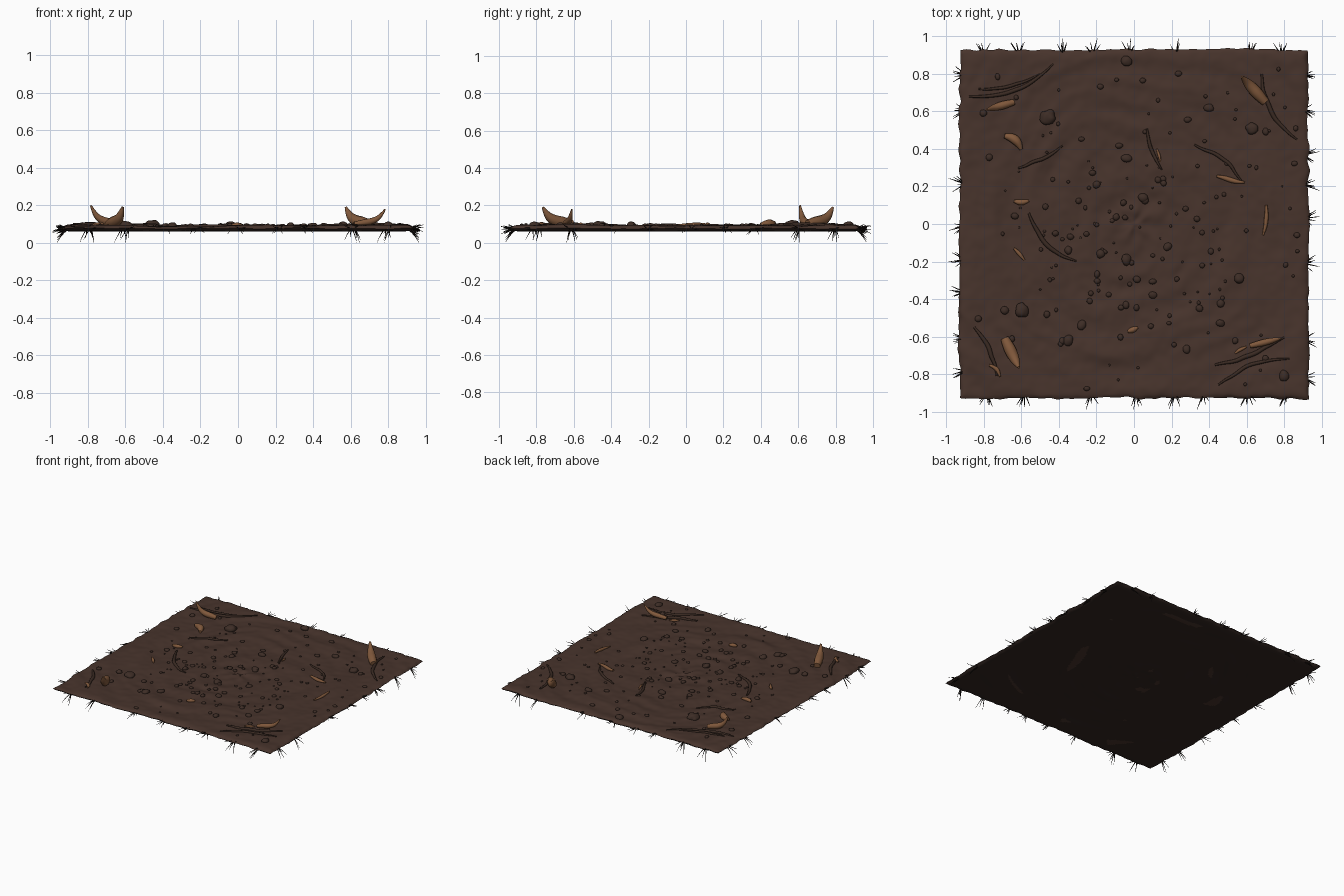
import bpy, bmesh, math, random
from mathutils import Vector, noise

random.seed(7)
cube = bpy.data.objects.get("Cube")
if cube:
    bpy.data.objects.remove(cube, do_unlink=True)


def material(name, rgb):
    m = bpy.data.materials.new(name)
    m.use_nodes = True
    m.diffuse_color = (*rgb, 1)
    bsdf = m.node_tree.nodes["Principled BSDF"]
    bsdf.inputs["Base Color"].default_value = (*rgb, 1)
    bsdf.inputs["Roughness"].default_value = 0.9
    return m


SOIL = material("brown soil", (0.064, 0.034, 0.025))
DEEP = material("dark soil", (0.032, 0.019, 0.015))
STONE = material("clod brown", (0.047, 0.026, 0.019))
ROOT = material("root brown", (0.042, 0.023, 0.016))
WOOD = material("splintered wood", (0.22, 0.10, 0.045))
FIBRE = material("dark fibre", (0.014, 0.010, 0.008))
HALF = 0.93


def n(x, y, z=0.0):
    return noise.noise(Vector((x, y, z)))


def swirl(x, y):
    # ridges that run round the centre, broken up by a slow warp
    r = math.hypot(x, y) + 0.12 * n(x * 2, y * 2, 3)
    a = math.atan2(y, x)
    return n(r * 11, math.cos(a) * 1.6, math.sin(a) * 1.6)


def height(x, y):
    edge = max(abs(x), abs(y))
    z = 0.083 + 0.014 * edge ** 2 + 0.011 * swirl(x, y)
    z += 0.006 * n(x * 5, y * 5, 1) + 0.003 * n(x * 19, y * 19, 2)
    rim = min(1, max(0, (HALF - edge) / 0.06))
    blend = math.sqrt(1 - (1 - rim) ** 2)
    return rim_height(x, y) * (1 - blend) + z * blend


def rim_height(x, y):
    return 0.077 + 0.008 * n(x * 9, y * 9, 5)


def under(x, y):
    rim = min(1, (HALF - max(abs(x), abs(y))) / 0.05)
    blend = math.sqrt(max(0, 1 - (1 - rim) ** 2))
    z = 0.062 + 0.003 * n(x * 4, y * 4, 8) + 0.002 * swirl(x, y)
    return rim_height(x, y) * (1 - blend) + z * blend


def finish(bm, name, mats, angle=50):
    me = bpy.data.meshes.new(name)
    bm.to_mesh(me)
    bm.free()
    ob = bpy.data.objects.new(name, me)
    bpy.context.collection.objects.link(ob)
    for m in mats:
        me.materials.append(m)
    smooth(ob, angle)
    return ob


def smooth(ob, angle=50):
    bpy.ops.object.select_all(action="DESELECT")
    ob.select_set(True)
    bpy.context.view_layer.objects.active = ob
    bpy.ops.object.shade_smooth_by_angle(angle=math.radians(angle))


def sheet(name, surface, cells, flip, mats):
    bm = bmesh.new()
    bmesh.ops.create_grid(bm, x_segments=cells, y_segments=cells, size=HALF)
    for v in bm.verts:
        x, y = v.co.x, v.co.y
        z = surface(x, y)
        # crumbly outline that fades towards the middle
        w = max(0, (max(abs(x), abs(y)) / HALF - 0.85) / 0.15)
        push = 1 + w * (0.012 * n(x * 16, y * 16, 4) + 0.012 * n(x * 5, y * 5, 6))
        v.co = (x * push, y * push, z)
    if flip:
        bmesh.ops.reverse_faces(bm, faces=bm.faces)
        for f in bm.faces:
            c = f.calc_center_median()
            if swirl(c.x, c.y) < -0.5 and n(c.x * 3, c.y * 3, 9) > 0.1:
                f.material_index = 1
    finish(bm, name, mats)


# Soil slab: lumpy top and flatter dark underside sharing one rim
sheet("soil_top", height, 180, False, [SOIL])
sheet("soil_underside", under, 180, True, [DEEP, SOIL])


# Clods and pebbles half sunk in the soil
def clods(name, spots, detail):
    bm = bmesh.new()
    for x, y, r in spots:
        made = bmesh.ops.create_icosphere(bm, subdivisions=detail, radius=r)
        z = height(x, y) + r * 0.1
        sx, sy = random.uniform(0.85, 1.2), random.uniform(0.85, 1.2)
        for v in made["verts"]:
            k = 1 + 0.25 * n(v.co.x * 30 + x * 9, v.co.y * 30 + y * 9, v.co.z * 30)
            v.co = Vector((v.co.x * sx * k + x, v.co.y * sy * k + y, v.co.z * 0.7 * k + z))
    finish(bm, name, [STONE], 60)


big = [(0.63, 0.51, .035), (0.4, 0.62, .025), (-0.46, 0.57, .04), (-0.6, -0.46, .04),
       (-0.04, -0.19, .03), (-0.18, -0.16, .026), (-0.35, -0.62, .026), (0.56, -0.29, .028),
       (0.8, -0.81, .025), (-0.04, 0.87, .028), (-0.04, 0.35, .024), (0.1, -0.38, .02),
       (-0.69, -0.46, .025), (-0.28, -0.54, .025), (0.28, -0.67, .022), (-0.2, 0.21, .02),
       (0.46, -0.53, .022), (-0.35, -0.14, .024), (0.05, 0.14, .024), (0.18, -0.12, .022)]
clods("large_clods", big, 3)
small = []
for i in range(170):
    reach = 0.88 if i % 2 else 0.5
    small.append((random.uniform(-reach, reach), random.uniform(-reach, reach),
                  random.choice((0.006, 0.008, 0.011, 0.015, 0.018))))
clods("small_pebbles", small, 2)


# Tapered strands made from curves; each strand is a list of (point, radius)
def strands(name, items, mat, sides=2):
    cu = bpy.data.curves.new(name, "CURVE")
    cu.dimensions = "3D"
    cu.bevel_depth = 1
    cu.bevel_resolution = sides
    cu.resolution_u = 4
    cu.use_fill_caps = True
    for pts in items:
        sp = cu.splines.new("NURBS")
        sp.points.add(len(pts) - 1)
        sp.order_u = 3
        sp.use_endpoint_u = True
        for p, (co, r) in zip(sp.points, pts):
            p.co = (*co, 1)
            p.radius = r
    ob = bpy.data.objects.new(name, cu)
    bpy.context.collection.objects.link(ob)
    cu.materials.append(mat)
    bpy.ops.object.select_all(action="DESELECT")
    ob.select_set(True)
    bpy.context.view_layer.objects.active = ob
    bpy.ops.object.convert(target="MESH")
    smooth(bpy.context.view_layer.objects.active)


def lying(a, b, bend, r, steps=10, lift=0.2):
    # strand that follows the soil from a to b with a sideways bow
    a, b = Vector(a), Vector(b)
    side = Vector((a.y - b.y, b.x - a.x))
    pts = []
    for i in range(steps + 1):
        t = i / steps
        p = a.lerp(b, t) + side * bend * math.sin(math.pi * t)
        p += side.normalized() * 0.012 * n(p.x * 12, p.y * 12, 7)
        rad = r * (0.25 + 0.75 * math.sin(math.pi * (0.1 + 0.85 * t)))
        pts.append(((p.x, p.y, height(p.x, p.y) + r * lift), rad))
    return pts


# Long roots creeping over the surface
strands("surface_roots", [lying(*s) for s in (
    ((-0.85, -0.55), (-0.73, -0.81), 0.08, 0.012),
    ((-0.88, 0.68), (-0.43, 0.85), -0.12, 0.011),
    ((-0.83, 0.72), (-0.5, 0.80), -0.08, 0.009),
    ((0.68, 0.80), (0.87, 0.45), -0.14, 0.012),
    ((0.32, 0.42), (0.58, 0.22), 0.12, 0.010),
    ((-0.56, 0.06), (-0.31, -0.2), -0.14, 0.012),
    ((0.07, 0.51), (0.15, 0.29), -0.08, 0.010),
    ((0.43, -0.75), (0.80, -0.60), -0.06, 0.012),
    ((-0.62, 0.30), (-0.38, 0.42), -0.06, 0.010),
    ((0.45, -0.86), (0.83, -0.72), 0.1, 0.010))], ROOT)

# Bare wood splinters lying in the soil
strands("wood_splinters", [lying(*s, steps=4, lift=0.35) for s in (
    ((-0.69, 0.47), (-0.60, 0.40), 0.18, 0.026),
    ((-0.64, 0.12), (-0.56, 0.12), -0.1, 0.016),
    ((-0.64, -0.13), (-0.58, -0.19), 0.0, 0.011),
    ((-0.03, -0.58), (0.02, -0.55), 0.0, 0.016),
    ((0.44, 0.25), (0.59, 0.22), 0.0, 0.014),
    ((0.71, 0.10), (0.69, -0.06), 0.05, 0.012),
    ((-0.77, -0.75), (-0.71, -0.81), 0.1, 0.012),
    ((0.54, -0.69), (0.60, -0.65), 0.0, 0.010),
    ((0.12, 0.40), (0.14, 0.33), 0.0, 0.008))], WOOD)

# Four upswept broken root stubs near the corners
stubs = []
for base, tip, z, r in (((-0.64, 0.65), (-0.785, 0.61), 0.20, 0.022),
                        ((-0.69, -0.61), (-0.615, -0.765), 0.19, 0.032),
                        ((0.70, 0.65), (0.575, 0.785), 0.19, 0.032),
                        ((0.62, -0.65), (0.785, -0.61), 0.18, 0.018)):
    b, t = Vector(base), Vector(tip)
    path = []
    for f, h, w in ((0, 0, 0.7), (0.3, 0.1, 1), (0.6, 0.2, 0.95), (0.85, 0.5, 0.65), (1, 1, 0.2)):
        p = b.lerp(t, f)
        path.append(((p.x, p.y, 0.1 + (z - 0.1) * h), r * w))
    stubs.append(path)
strands("upright_stubs", stubs, WOOD, 3)

# Fine fibre tufts fringing all four edges; those near the corners hang down
fibres = []
for turn in range(4):
    ca, sa = ((1, 0), (0, 1), (-1, 0), (0, -1))[turn]
    for along in (-0.8, -0.62, -0.36, -0.2, -0.02, 0.22, 0.6, 0.8):
        c = along + random.uniform(-0.02, 0.02)
        for k in range(6):
            spread = random.uniform(-0.045, 0.045)
            out = 0.99 if k == 0 else random.uniform(0.945, 0.975)
            drop = random.uniform(0.045, 0.10)
            if abs(along) > 0.5 and k < 3:
                drop = 0.012 * k + 0.003
                out = 0.965
            pts = []
            for f, rad in ((0, 0.004), (0.5, 0.003), (1, 0.0008)):
                u, v = c + spread * f, 0.90 + (out - 0.90) * f
                z = 0.077 + (drop - 0.077) * f ** 2
                pts.append(((u * ca - v * sa, u * sa + v * ca, z), rad))
            fibres.append(pts)
strands("edge_fibres", fibres, FIBRE, 0)
